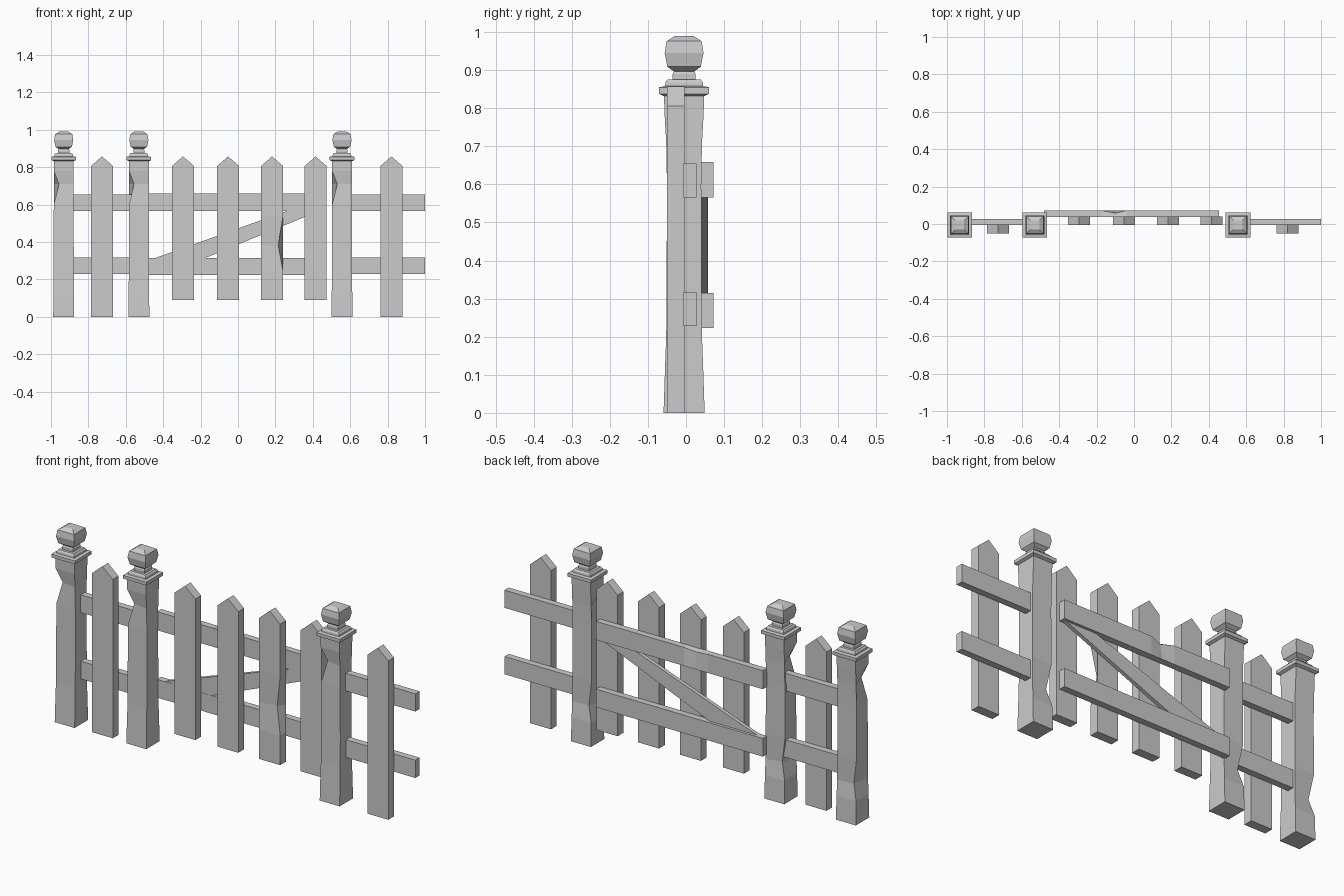
import bpy, bmesh
from mathutils import Vector

if "Cube" in bpy.data.objects:
    bpy.data.objects.remove(bpy.data.objects["Cube"])


def loft(name, rings):
    """Skin a list of 4-point rings into a closed flat-shaded solid."""
    bm = bmesh.new()
    rows = [[bm.verts.new(p) for p in r] for r in rings]
    for a, b in zip(rows, rows[1:]):
        for i in range(4):
            j = (i + 1) % 4
            bm.faces.new((a[i], a[j], b[j], b[i]))
    bm.faces.new(rows[0][::-1])
    bm.faces.new(rows[-1])
    bmesh.ops.remove_doubles(bm, verts=bm.verts, dist=1e-5)
    bmesh.ops.recalc_face_normals(bm, faces=bm.faces)
    me = bpy.data.meshes.new(name)
    bm.to_mesh(me)
    bm.free()
    ob = bpy.data.objects.new(name, me)
    bpy.context.collection.objects.link(ob)
    return ob


def rect(x0, x1, y0, y1, z):
    return [Vector(p) for p in ((x0, y0, z), (x1, y0, z), (x1, y1, z), (x0, y1, z))]


def square(x, hx, hy, z):
    return rect(x - hx, x + hx, -0.005 - hy, -0.005 + hy, z)


# Fence post with waist, two chipped corners, stepped cap and square ball
def post(x):
    body = [(.056, .054, 0), (.055, .050, .12), (.054, .047, .2), (.054, .046, .33),
            (.053, .045, .6), (.053, .047, .71), (.053, .051, .78), (.053, .053, .836)]
    rings = [square(x, *s) for s in body]
    rings[2][3] += Vector((.022, -.012, 0))
    rings[5][0] += Vector((.028, .012, 0))
    loft("post", rings)
    cap = [(.054, .832), (.066, .838), (.066, .855), (.050, .858), (.049, .868), (.043, .876)]
    loft("post_cap", [square(x, h, h, z) for h, z in cap])
    ball = [(.030, .872), (.030, .890), (.027, .897), (.044, .909), (.051, .945),
            (.046, .976), (.024, .990), (0.0, .993)]
    rings = [square(x, h, h, z) for h, z in ball[:-1]]
    loft("post_ball", rings)


# Pointed picket; the chip eats into the front right edge
def picket(x, y0, z0, chip=0.0):
    y1, h = y0 + .046, .059
    rings = [rect(x - h, x + h, y0, y1, z) for z in (z0, .24, .38, .54, .806)]
    rings[2][1] += Vector((-chip, chip * .5, 0))
    rings.append(rect(x, x, y0, y1, .857))
    loft("picket", rings)


# Horizontal rail; dent lowers the top back edge at dent_x
def rail(name, x0, x1, y0, y1, z0, z1, dent_x=None):
    xs = [x0, x1]
    if dent_x is not None:
        xs = [x0, dent_x - .07, dent_x, dent_x + .06, x1]
    rings = [[Vector((x, y0, z0)), Vector((x, y1, z0)), Vector((x, y1, z1)), Vector((x, y0, z1))]
             for x in xs]
    if dent_x is not None:
        rings[2][2] += Vector((0, -.014, -.012))
    loft(name, rings)


for px in (-.932, -.530, .556):
    post(px)

# Fixed panels on both sides
for px in (-.727, .820):
    picket(px, -.050, 0)
for x0, x1 in ((-.90, -.56), (.59, 1.0)):
    for z in (.228, .565):
        rail("fence_rail", x0, x1, -.006, .028, z, z + .09)

# Gate pickets hang clear of the ground
for px, chip in ((-.294, 0), (-.053, 0), (.182, .026), (.415, 0)):
    picket(px, -.006, .09, chip)
rail("gate_rail_low", -.482, .455, .038, .072, .223, .315)
rail("gate_rail_top", -.482, .455, .038, .072, .565, .659, -.1)

# Diagonal gate brace between the rails
outline = [(-.46, .308), (-.19, .308), (.45, .572), (.28, .572)]
loft("gate_brace", [[Vector((x, y, z)) for x, z in outline] for y in (.039, .058)])
